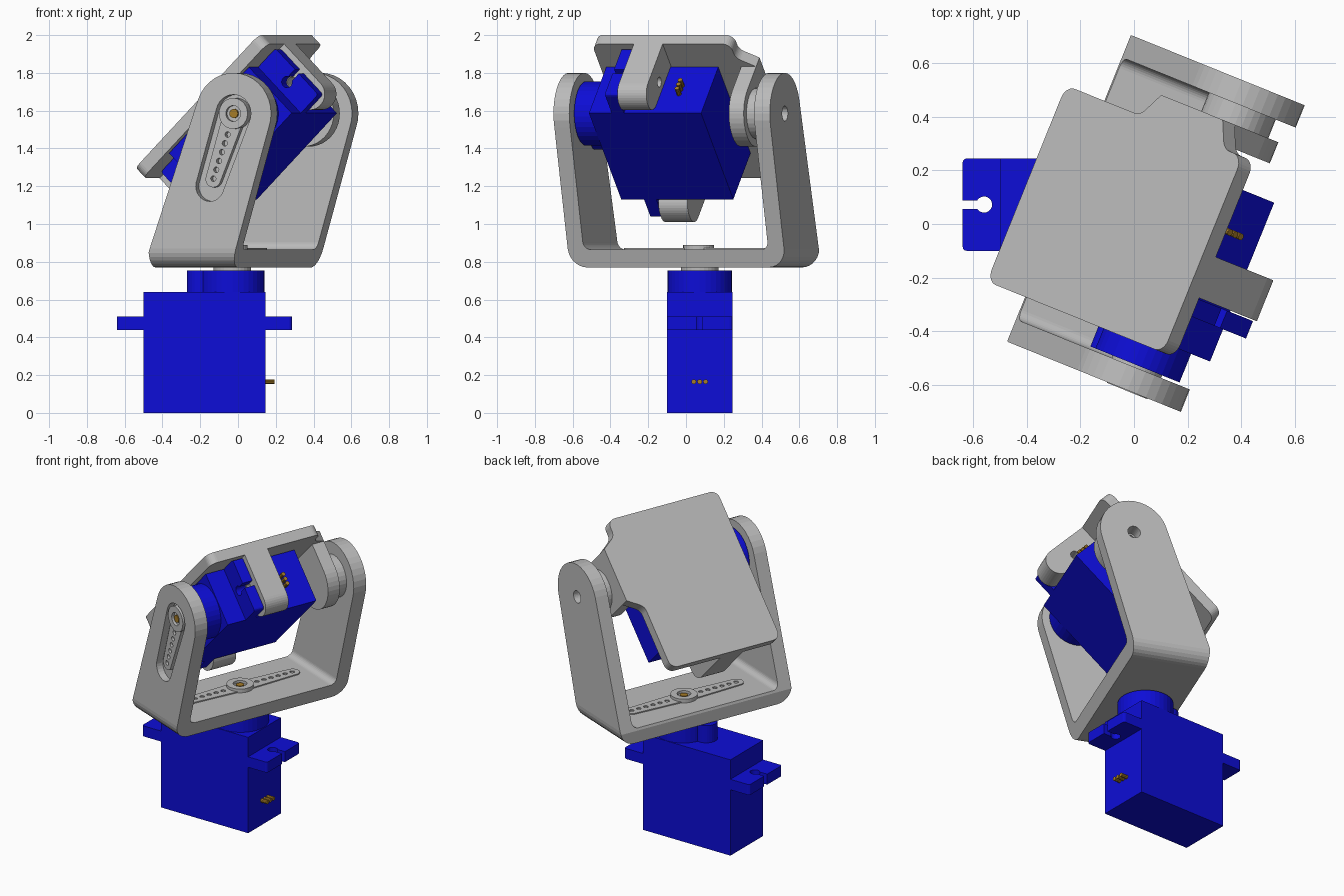
import bpy, bmesh, math
from mathutils import Matrix, Vector
from mathutils.geometry import convex_hull_2d

if "Cube" in bpy.data.objects:
    bpy.data.objects.remove(bpy.data.objects["Cube"])


def material(name, rgb):
    m = bpy.data.materials.new(name)
    m.diffuse_color = (*rgb, 1)
    m.use_nodes = True
    m.node_tree.nodes["Principled BSDF"].inputs["Base Color"].default_value = m.diffuse_color
    return m


GREY = material("light grey plastic", (0.5, 0.5, 0.5))
BLUE = material("servo blue", (0.004, 0.004, 0.68))
BRASS = material("brass", (0.38, 0.2, 0.02))


def frame(x, y, z, origin=(0, 0, 0)):
    m = Matrix((x, y, z)).transposed().to_4x4()
    return Matrix.Translation(origin) @ m


def prism(name, outline, h0, h1, mtx, mat):
    """Extrude a 2D outline from h0 to h1 along the frame's z."""
    bm = bmesh.new()
    low = [bm.verts.new(mtx @ Vector((x, y, h0))) for x, y in outline]
    top = [bm.verts.new(mtx @ Vector((x, y, h1))) for x, y in outline]
    bm.faces.new(low[::-1])
    bm.faces.new(top)
    n = len(low)
    for i in range(n):
        j = (i + 1) % n
        bm.faces.new((low[i], low[j], top[j], top[i]))
    bmesh.ops.recalc_face_normals(bm, faces=bm.faces)
    me = bpy.data.meshes.new(name)
    bm.to_mesh(me)
    bm.free()
    me.materials.append(mat)
    ob = bpy.data.objects.new(name, me)
    bpy.context.collection.objects.link(ob)
    return ob


def combine(ob, other, op="DIFFERENCE"):
    """Apply a boolean and drop the helper object."""
    mod = ob.modifiers.new("cut", "BOOLEAN")
    mod.operation, mod.object, mod.solver = op, other, "EXACT"
    bpy.context.view_layer.update()
    me = bpy.data.meshes.new_from_object(
        ob.evaluated_get(bpy.context.evaluated_depsgraph_get()))
    ob.modifiers.clear()
    ob.data = me
    bpy.data.objects.remove(other)


def circle(x, y, r, n=28):
    return [(x + r * math.cos(2 * math.pi * i / n), y + r * math.sin(2 * math.pi * i / n))
            for i in range(n)]


def rect(x0, x1, y0, y1):
    return [(x0, y0), (x1, y0), (x1, y1), (x0, y1)]


def hull(*groups):
    pts = [p for g in groups for p in g]
    return [pts[i] for i in convex_hull_2d(pts)]


def rounded(pts, n=7):
    """Polygon with points (x, y, radius); radius is optional."""
    out = []
    for i, p in enumerate(pts):
        v = Vector(p[:2])
        r = p[2] if len(p) > 2 else 0
        if not r:
            out.append(tuple(v))
            continue
        d1 = (Vector(pts[i - 1][:2]) - v).normalized()
        d2 = (Vector(pts[(i + 1) % len(pts)][:2]) - v).normalized()
        half = d1.angle(d2) / 2
        c = v + (d1 + d2).normalized() * (r / math.sin(half))
        t = r / math.tan(half)
        s, e = v + d1 * t - c, v + d2 * t - c
        sweep = s.angle(e)
        for k in range(n + 1):
            f = k / n
            q = (s * math.sin((1 - f) * sweep) + e * math.sin(f * sweep)) / math.sin(sweep)
            out.append(tuple(c + q))
    return out


def servo(tag, m):
    """Servo motor with its output axis on the frame's z."""
    prism(tag + "_body", rect(-0.47, 0.175, -0.1725, 0.1725), 0, 0.64, m, BLUE)
    ears = prism(tag + "_flange", rounded([(-0.61, -0.1725, 0.015), (0.315, -0.1725, 0.015),
                 (0.315, 0.1725, 0.015), (-0.61, 0.1725, 0.015)], 3), 0.44, 0.51, m, BLUE)
    for hole, x0, x1 in ((-0.53, -0.7, -0.53), (0.235, 0.235, 0.4)):
        combine(ears, prism("cutter", circle(hole, 0, 0.03), 0.4, 0.6, m, BLUE))
        combine(ears, prism("cutter", rect(x0, x1, -0.016, 0.016), 0.4, 0.6, m, BLUE))
    prism(tag + "_gear_housing", circle(0, 0, 0.17, 36), 0.63, 0.755, m, BLUE)
    prism(tag + "_small_housing", circle(-0.17, 0, 0.07), 0.63, 0.755, m, BLUE)
    prism(tag + "_horn_collar", circle(0, 0, 0.1), 0.75, 0.79, m, GREY)
    for i in (-1, 0, 1):
        pin = frame((0, 1, 0), (0, 0, 1), (1, 0, 0))
        prism(tag + "_pin", circle(i * 0.031, 0.165, 0.013, 10), 0.17, 0.222, m @ pin, BRASS)


def horn(tag, m, ends, h0, h1):
    """Servo arm lying in the frame's xy plane, with a row of small holes."""
    arm = prism(tag, hull(circle(0, 0, 0.062), circle(*ends[0], 0.043)), h0, h1, m, GREY)
    for e in ends[1:]:
        combine(arm, prism("other", hull(circle(0, 0, 0.062), circle(*e, 0.043)),
                           h0, h1, m, GREY), "UNION")
    for e in ends:
        for k in range(6):
            f = 0.32 + 0.134 * k
            combine(arm, prism("cutter", circle(e[0] * f, e[1] * f, 0.015, 12),
                               h0 - 0.01, h1 + 0.1, m, GREY))
    hub = prism(tag + "_hub", circle(0, 0, 0.082), h0, h1 + 0.018, m, GREY)
    combine(hub, prism("cutter", circle(0, 0, 0.042), h1, h1 + 0.1, m, GREY))
    prism(tag + "_screw", circle(0, 0, 0.024, 16), h0, h1 + 0.012, m, BRASS)


# frames: panned bracket, its side profile, and the tilted head
YAW = Matrix.Rotation(math.radians(-22), 4, "Z")
SIDE = YAW @ frame((1, 0, 0), (0, 0, 1), (0, -1, 0))
ACROSS = YAW @ frame((0, 1, 0), (0, 0, 1), (1, 0, 0))
C = math.sqrt(0.5)
PU, PZ = 0.21, 1.585
HEAD = YAW @ frame((C, 0, C), (-C, 0, C), (0, -1, 0), (PU, 0, PZ))

# two identical servos
servo("pan_servo", Matrix.Translation((-0.03, 0.0725, 0)))
servo("tilt_servo", HEAD @ Matrix.Translation((0, 0, -0.27)))

# leaning U-shaped bracket: U section trimmed by the side profile
bracket = prism("u_bracket", rounded([
    (-0.585, 2), (-0.585, 0.77, 0.1), (0.65, 0.77, 0.1), (0.65, 2),
    (0.56, 2), (0.56, 0.865, 0.04), (-0.495, 0.865, 0.04), (-0.495, 2)]), -0.5, 0.7, ACROSS, GREY)
profile = hull([(-0.275, 0.77), (0.195, 0.77), (-0.275, 0.85)], circle(PU, PZ, 0.215, 36))
combine(bracket, prism("trim", profile, -0.9, 0.9, SIDE, GREY), "INTERSECT")
# recess for the tilt horn and pivot hole in the rear arm
END = (-0.135, -0.385)
combine(bracket, prism("cutter", hull(circle(PU, PZ, 0.1), circle(PU + END[0], PZ + END[1], 0.08)),
                       0.54, 0.7, SIDE, GREY))
combine(bracket, prism("cutter", circle(PU, PZ, 0.04), -0.8, -0.5, SIDE, GREY))

# servo horns
horn("tilt_horn", SIDE @ Matrix.Translation((PU, PZ, 0)), [(-0.122, -0.348)], 0.53, 0.57)
horn("pan_horn", YAW @ Matrix.Translation((-0.054, 0.05, 0)), [(0, 0.38), (0, -0.38)], 0.85, 0.872)

# tilting head plate; its outline swells towards the rear ear
PLATE = HEAD @ frame((1, 0, 0), (0, 0, -1), (0, 1, 0))
prism("head_plate", rounded([
    (-0.66, -0.405, 0.05), (0.345, -0.405, 0.05), (0.345, 0.385, 0.05), (0.24, 0.385, 0.06),
    (0.175, 0.485), (-0.175, 0.485), (-0.24, 0.385, 0.06), (-0.66, 0.385, 0.05)]),
    0.176, 0.244, PLATE, GREY)

# rear ear with pivot boss
prism("rear_ear", rounded([(-0.175, 0.243), (-0.175, -0.175, 0.174), (0.175, -0.175, 0.174),
                           (0.175, 0.243)], 10), -0.485, -0.4, HEAD, GREY)
boss = prism("pivot_boss", circle(0, 0, 0.135, 32), -0.56, -0.48, HEAD, GREY)
combine(boss, prism("cutter", circle(0, 0, 0.03), -0.6, -0.5, HEAD, GREY))

# screw tabs that hold the servo flange
for name, a0, a1, hole in (("upper_tab", 0.18, 0.345, 0.235), ("lower_tab", -0.66, -0.478, -0.53)):
    tab = prism(name, rounded([(a0, 0.2), (a0, -0.2, 0.081), (a1, -0.2, 0.081), (a1, 0.2)], 9),
                0, 0.165, HEAD, GREY)
    combine(tab, prism("cutter", circle(hole, 0, 0.027), -0.1, 0.3, HEAD, GREY))
